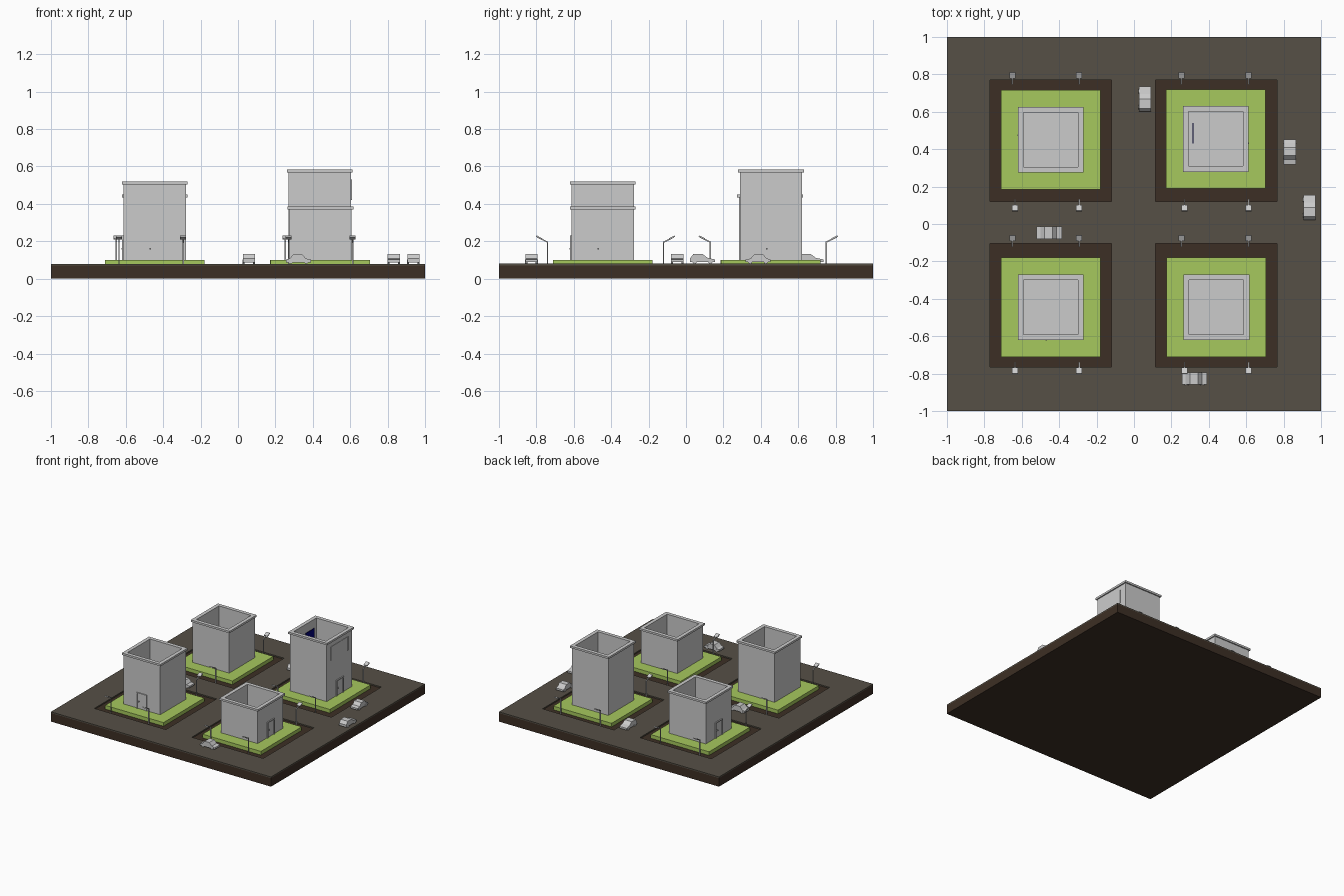
import bpy, bmesh, math
from mathutils import Matrix, Vector

if "Cube" in bpy.data.objects:
    bpy.data.objects.remove(bpy.data.objects["Cube"])


def material(name, rgb):
    m = bpy.data.materials.new(name)
    m.diffuse_color = (*rgb, 1)
    m.use_nodes = True
    m.node_tree.nodes["Principled BSDF"].inputs["Base Color"].default_value = m.diffuse_color
    return m


SOIL = material("soil", (0.046, 0.028, 0.018))
ROAD = material("asphalt", (0.093, 0.08, 0.061))
GRASS = material("grass", (0.38, 0.58, 0.11))
BLUE = material("blue", (0.0, 0.0, 0.2))


def finish(name, bm, mat=None):
    bmesh.ops.recalc_face_normals(bm, faces=bm.faces)
    me = bpy.data.meshes.new(name)
    bm.to_mesh(me)
    bm.free()
    ob = bpy.data.objects.new(name, me)
    bpy.context.collection.objects.link(ob)
    if mat:
        me.materials.append(mat)
    return ob


def add_box(bm, x, y, z, rot=None):
    """Box between (low, high) pairs, optionally transformed."""
    size = [b - a for a, b in (x, y, z)]
    mid = [(a + b) / 2 for a, b in (x, y, z)]
    m = Matrix.Translation(mid) @ (rot or Matrix()) @ Matrix.Diagonal((*size, 1))
    bmesh.ops.create_cube(bm, size=1, matrix=m)


def box(name, x, y, z, mat=None):
    bm = bmesh.new()
    add_box(bm, x, y, z)
    return finish(name, bm, mat)


def lathe_square(bm, cx, cy, profile, close):
    """Sweep a (half width, z) profile around a square plan."""
    rings = [[bm.verts.new((cx + sx * h, cy + sy * h, z))
              for sx, sy in ((-1, -1), (1, -1), (1, 1), (-1, 1))] for h, z in profile]
    for a, b in zip(rings, rings[1:]):
        for i in range(4):
            j = (i + 1) % 4
            bm.faces.new((a[i], a[j], b[j], b[i]))
    if close:
        bm.faces.new(rings[0])
        bm.faces.new(rings[-1])


# Ground slab and road layer with four openings
box("ground_slab", (-1, 1), (-1, 1), (0, 0.07), SOIL)
xs = [-1, -0.77, -0.12, 0.115, 0.765, 1]
ys = [-1, -0.765, -0.105, 0.12, 0.77, 1]
bm = bmesh.new()
grid = [[bm.verts.new((x, y, 0.08)) for y in ys] for x in xs]
for i in range(5):
    for j in range(5):
        if not (i in (1, 3) and j in (1, 3)):
            bm.faces.new((grid[i][j], grid[i + 1][j], grid[i + 1][j + 1], grid[i][j + 1]))
road = finish("road", bm, ROAD)
solid = road.modifiers.new("thickness", "SOLIDIFY")
solid.thickness = 0.01
solid.offset = -1


# Buildings: open-topped walls with a cornice, on a lawn, with a door
def building(name, cx, cy, top, door_angle):
    box(name + "_lawn", (cx - 0.265, cx + 0.265), (cy - 0.265, cy + 0.265), (0.07, 0.1), GRASS)
    bm = bmesh.new()
    lathe_square(bm, cx, cy, [(0.166, 0.1), (0.166, top - 0.016), (0.176, top - 0.016),
                              (0.176, top), (0.146, top), (0.146, 0.105)], True)
    finish(name + "_walls", bm)
    # Door: raised frame, panel and knob, turned to the chosen side
    bm = bmesh.new()
    for s in (-1, 1):
        add_box(bm, (s * 0.042 - 0.004, s * 0.042 + 0.004), (-0.174, -0.165), (0.1, 0.23))
    add_box(bm, (-0.046, 0.046), (-0.174, -0.165), (0.222, 0.23))
    add_box(bm, (-0.038, 0.038), (-0.168, -0.165), (0.1, 0.222))
    add_box(bm, (-0.028, -0.02), (-0.178, -0.167), (0.156, 0.164))
    bm.transform(Matrix.Translation((cx, cy, 0)) @ Matrix.Rotation(math.radians(door_angle), 4, "Z"))
    finish(name + "_door", bm)


building("front_left_building", -0.445, -0.445, 0.52, 0)
building("back_left_building", -0.445, 0.45, 0.45, -90)
building("front_right_building", 0.44, -0.445, 0.385, 90)
building("back_right_building", 0.437, 0.455, 0.585, 90)

# Wall panel on the tallest tower and the blue board inside it
bm = bmesh.new()
add_box(bm, (0.602, 0.606), (0.34, 0.56), (0.42, 0.53))
for y in (0.34, 0.56):
    add_box(bm, (0.602, 0.609), (y - 0.003, y + 0.003), (0.42, 0.53))
finish("tower_panel", bm)
box("inner_board", (0.312, 0.317), (0.43, 0.54), (0.42, 0.53), BLUE)


# Street lamps: thin pole, rising arm, tilted head; side is the way the arm leans
def lamp(x, y, side):
    bm = bmesh.new()
    r = 0.0035
    add_box(bm, (x - r, x + r), (y - r, y + r), (0.07, 0.198))
    tilt = Matrix.Rotation(side * math.radians(27), 4, "X")
    my = y + side * 0.027
    add_box(bm, (x - r, x + r), (my - 0.031, my + 0.031), (0.2055, 0.2125), tilt)
    hy = y + side * 0.045
    add_box(bm, (x - 0.016, x + 0.016), (hy - 0.017, hy + 0.017), (0.216, 0.224), tilt)
    finish("street_lamp", bm)


for x in (-0.65, -0.293, 0.253, 0.613):
    for y in (-0.12, 0.75):
        lamp(x, y, 1)
for x in (-0.636, -0.293, 0.27, 0.613):
    for y in (-0.74, 0.13):
        lamp(x, y, -1)

# Cars: extruded side profile, pointing along +x before turning
SEDAN = [(-0.067, 0.088), (-0.067, 0.103), (-0.047, 0.108), (-0.025, 0.132),
         (0.018, 0.132), (0.04, 0.108), (0.067, 0.102), (0.067, 0.088)]
HATCH = [(-0.067, 0.088), (-0.067, 0.107), (-0.049, 0.132), (0.0, 0.132),
         (0.028, 0.111), (0.067, 0.103), (0.067, 0.088)]


def car(x, y, angle, profile):
    bm = bmesh.new()
    face = bm.faces.new([bm.verts.new((px, -0.0325, pz)) for px, pz in profile])
    new = bmesh.ops.extrude_face_region(bm, geom=[face])["geom"]
    bmesh.ops.translate(bm, verts=[v for v in new if isinstance(v, bmesh.types.BMVert)],
                        vec=(0, 0.065, 0))
    for wx in (-0.042, 0.042):
        for wy in (-0.028, 0.028):
            bmesh.ops.create_cone(bm, cap_ends=True, segments=12, radius1=0.012, radius2=0.012,
                                  depth=0.011, matrix=Matrix.Translation((wx, wy, 0.092))
                                  @ Matrix.Rotation(math.pi / 2, 4, "X"))
    bm.transform(Matrix.Translation((x, y, 0)) @ Matrix.Rotation(math.radians(angle), 4, "Z"))
    finish("car", bm)


car(0.058, 0.667, 90, HATCH)
car(0.937, 0.088, 90, HATCH)
car(0.832, 0.385, -90, SEDAN)
car(-0.453, -0.047, 0, SEDAN)
car(0.323, -0.826, 0, SEDAN)
